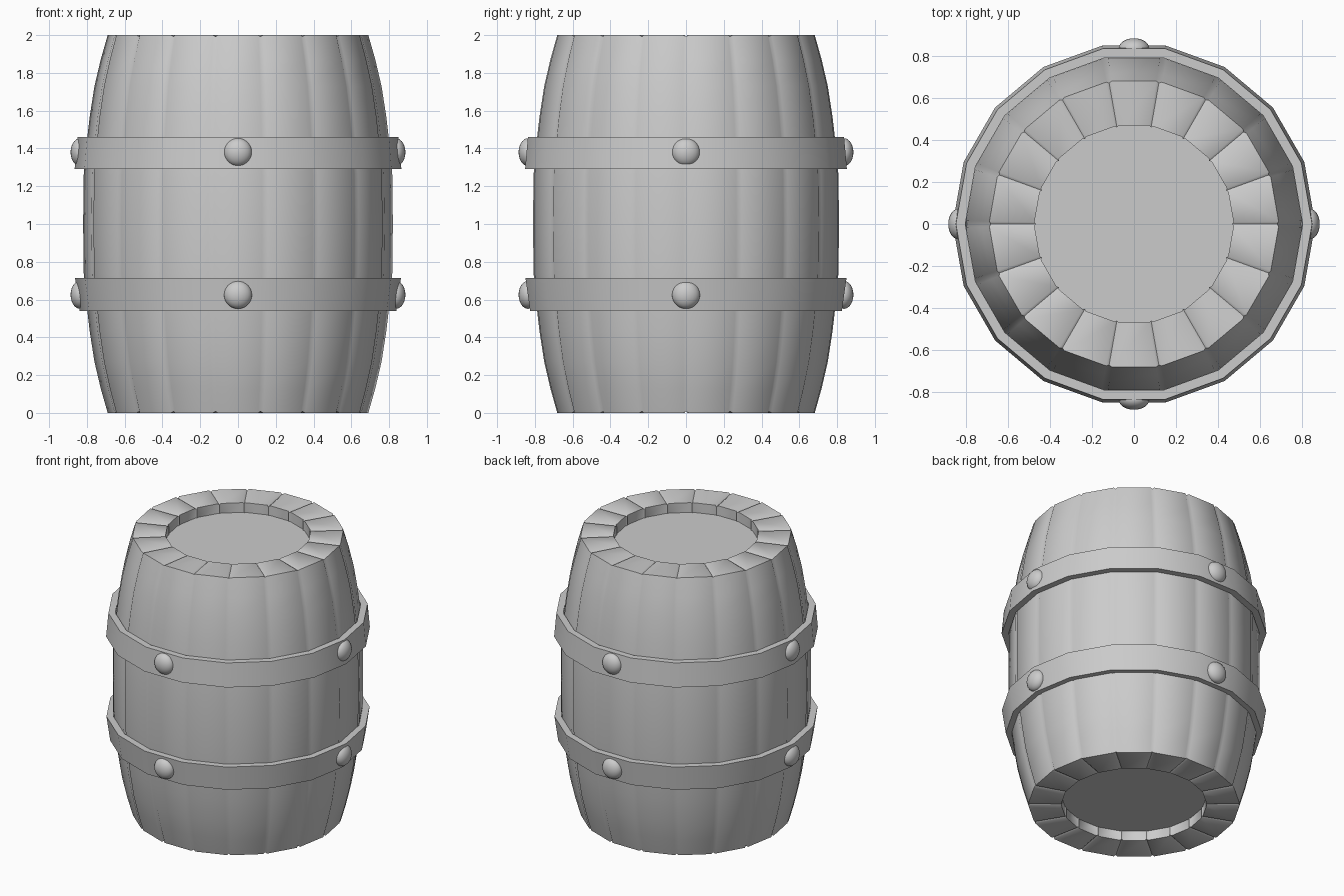
import bpy, bmesh
from math import sin, cos, radians

if "Cube" in bpy.data.objects:
    bpy.data.objects.remove(bpy.data.objects["Cube"])

SIDES = 18
STEP = 360 / SIDES


def make_object(name, bm, angle):
    bmesh.ops.recalc_face_normals(bm, faces=bm.faces)
    mesh = bpy.data.meshes.new(name)
    bm.to_mesh(mesh)
    bm.free()
    ob = bpy.data.objects.new(name, mesh)
    bpy.context.collection.objects.link(ob)
    bpy.ops.object.select_all(action='DESELECT')
    ob.select_set(True)
    bpy.context.view_layer.objects.active = ob
    bpy.ops.object.shade_smooth_by_angle(angle=radians(angle))
    return ob


def bridge(bm, a, b):
    n = len(a)
    for i in range(n):
        bm.faces.new((a[i], a[(i + 1) % n], b[(i + 1) % n], b[i]))


# Staves: 18-sided barrel wall with a shallow groove at each corner
half = [(0.475, 0.07, 0), (0.475, 0.0, 0.008), (0.69, 0.0, 0.008),
        (0.727, 0.13, 0), (0.76, 0.27, 0), (0.785, 0.43, 0),
        (0.805, 0.60, 0), (0.817, 0.74, 0)]
profile = half + [(0.82, 1.0, 0)] + [(r, 2 - z, -d) for r, z, d in reversed(half)]
bm = bmesh.new()
rings = []
for r, z, dip in profile:
    ring = []
    for k in range(SIDES):
        for offset in (-1.1, 0, 1.1):
            groove = offset == 0
            a = radians(k * STEP + offset)
            rr = r - 0.007 if groove else r
            ring.append(bm.verts.new((rr * cos(a), rr * sin(a), z + (dip if groove else 0))))
    rings.append(ring)
for a, b in zip(rings, rings[1:]):
    bridge(bm, a, b)
make_object("staves", bm, 60)

# Recessed heads at both ends
for name, z in (("bottom_head", 0.10), ("top_head", 1.90)):
    bm = bmesh.new()
    bmesh.ops.create_cone(bm, cap_ends=True, segments=SIDES, radius1=0.49,
                          radius2=0.49, depth=0.06)
    # lie with corners on the stave seams
    for v in bm.verts:
        v.co.z += z
    make_object(name, bm, 30)

# Hoops: tapered bands following the barrel's swell
hoops = [("lower_hoop", 0.54, 0.715, 0.838, 0.863),
         ("upper_hoop", 1.29, 1.46, 0.865, 0.85)]
for name, z0, z1, r0, r1 in hoops:
    bm = bmesh.new()
    section = [(r0 - 0.045, z0), (r0, z0), (r1, z1), (r1 - 0.045, z1)]
    rings = [[bm.verts.new((r * cos(radians(k * STEP)), r * sin(radians(k * STEP)), z))
              for k in range(SIDES)] for r, z in section]
    for i in range(4):
        bridge(bm, rings[i], rings[(i + 1) % 4])
    make_object(name, bm, 30)

# Rivets: flattened domes, four on each hoop
for hoop, z in (("lower", 0.625), ("upper", 1.38)):
    for i, side in enumerate(("right", "back", "left", "front")):
        bm = bmesh.new()
        bmesh.ops.create_uvsphere(bm, u_segments=24, v_segments=14, radius=0.074)
        a = radians(90 * i)
        for v in bm.verts:
            x, y, h = v.co.x * 0.68 + 0.836, v.co.y, v.co.z
            v.co = (x * cos(a) - y * sin(a), x * sin(a) + y * cos(a), z + h)
        make_object(f"{hoop}_rivet_{side}", bm, 60)
